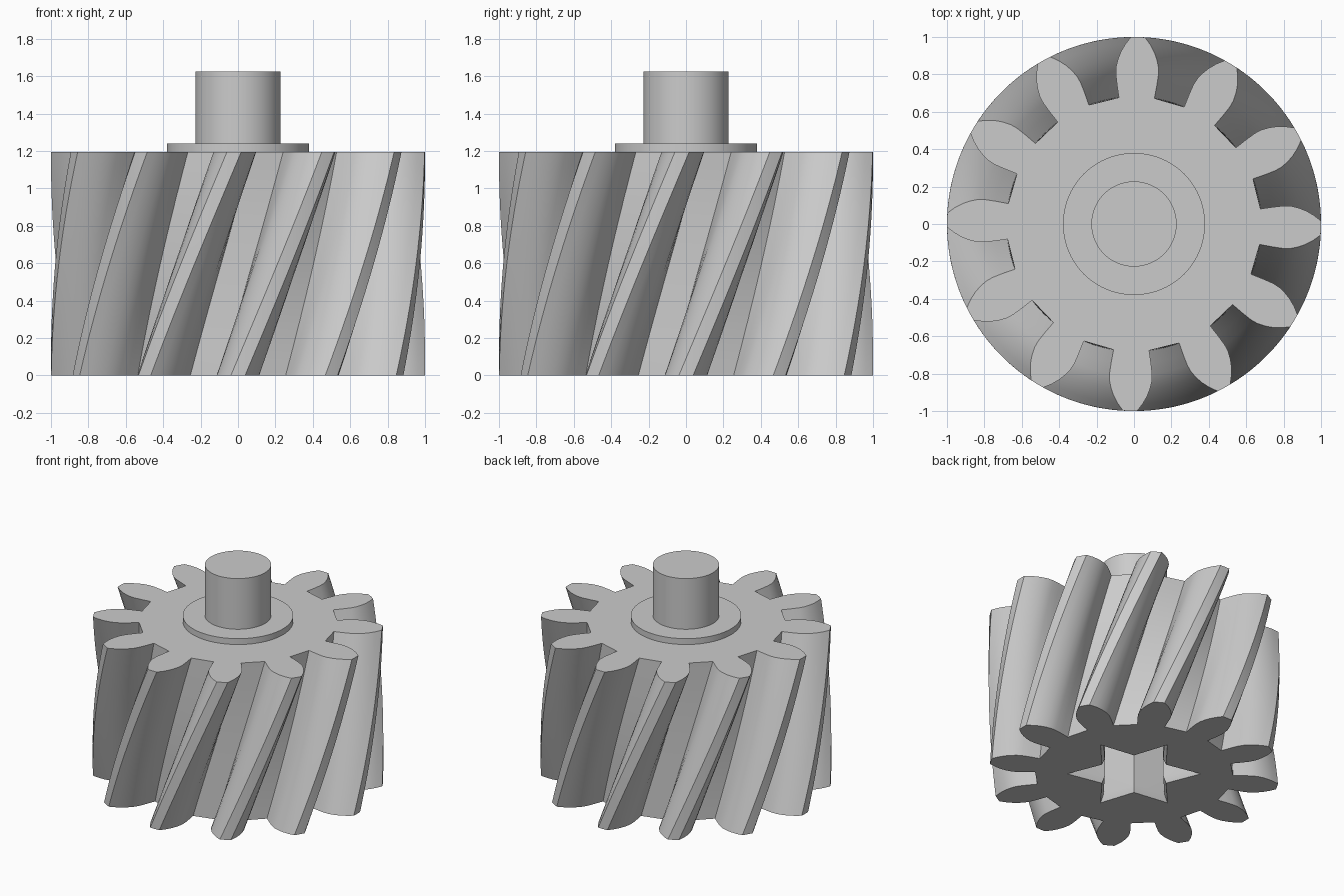
import bpy, bmesh, math

if "Cube" in bpy.data.objects:
    bpy.data.objects.remove(bpy.data.objects["Cube"])

TEETH = 12
HEIGHT = 1.195
TWIST = math.radians(28.8)
LAYERS = 16

steel = bpy.data.materials.new("grey steel")
steel.diffuse_color = (0.6, 0.6, 0.6, 1)
steel.use_nodes = True
steel.node_tree.nodes["Principled BSDF"].inputs["Base Color"].default_value = steel.diffuse_color


def loft(name, rings):
    """Join equal rings of points with quads and close both ends."""
    bm = bmesh.new()
    loops = [[bm.verts.new(p) for p in ring] for ring in rings]
    n = len(loops[0])
    for a, b in zip(loops, loops[1:]):
        for i in range(n):
            j = (i + 1) % n
            bm.faces.new((a[i], a[j], b[j], b[i]))
    bm.faces.new(loops[0][::-1])
    bm.faces.new(loops[-1])
    bmesh.ops.recalc_face_normals(bm, faces=bm.faces)
    mesh = bpy.data.meshes.new(name)
    bm.to_mesh(mesh)
    bm.free()
    mesh.materials.append(steel)
    ob = bpy.data.objects.new(name, mesh)
    bpy.context.collection.objects.link(ob)
    return ob


def polar(r, angle, z):
    return (r * math.cos(angle), r * math.sin(angle), z)


def smooth(ob, degrees=25):
    bpy.ops.object.select_all(action='DESELECT')
    bpy.context.view_layer.objects.active = ob
    ob.select_set(True)
    bpy.ops.object.shade_smooth_by_angle(angle=math.radians(degrees))


# Tooth flank: (distance from the axis, half width), root to tip
flank = [(0.674, 0.095), (0.74, 0.106), (0.80, 0.114), (0.84, 0.113),
         (0.88, 0.104), (0.92, 0.089), (0.96, 0.067), (0.999, 0.038)]
half = [(math.hypot(r, w), math.atan2(w, r)) for r, w in flank]
tooth = [(r, -a) for r, a in half] + [(1.0, 0)] + [(r, a) for r, a in half[::-1]]


def gear_ring(z):
    turn = TWIST * z / HEIGHT
    return [polar(r, a + turn + k * math.tau / TEETH, z)
            for k in range(TEETH) for r, a in tooth]


# Helical gear body
gear = loft("gear_body", [gear_ring(HEIGHT * i / LAYERS) for i in range(LAYERS + 1)])


# Six-pointed socket in the underside, with a chamfered mouth
def star_ring(scale, z):
    return [polar((0.46 if i % 2 == 0 else 0.255) * scale,
                  math.radians(20 + 30 * i), z) for i in range(12)]


cutter = loft("socket_cutter", [star_ring(1.04, -0.02), star_ring(1.0, 0.0),
                                star_ring(0.91, 0.05), star_ring(0.91, 0.8)])
cutter.hide_render = True
cut = gear.modifiers.new("socket", 'BOOLEAN')
cut.operation = 'DIFFERENCE'
cut.solver = 'EXACT'
cut.object = cutter
bpy.context.view_layer.objects.active = gear
bpy.ops.object.modifier_apply(modifier=cut.name)
bpy.data.objects.remove(cutter)
smooth(gear)


# Collar and shaft on top
def disc(name, radius, z0, z1):
    ob = loft(name, [[polar(radius, math.tau * i / 64, z) for i in range(64)]
                     for z in (z0, z1)])
    smooth(ob)


disc("collar", 0.38, HEIGHT - 0.01, 1.24)
disc("shaft", 0.228, 1.23, 1.625)
